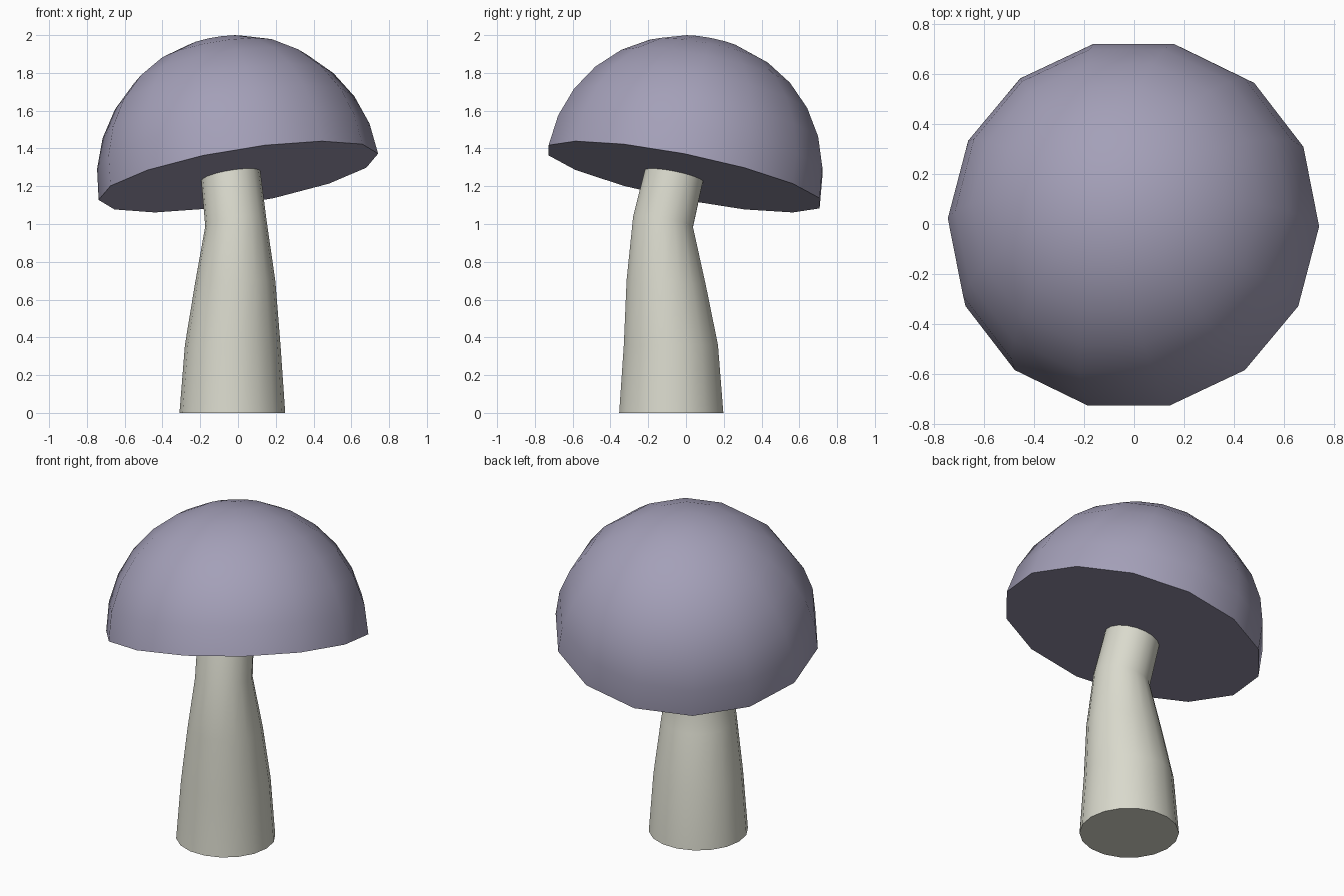
import bpy, bmesh
from math import sin, cos, pi, radians
from mathutils import Vector, Euler

if "Cube" in bpy.data.objects:
    bpy.data.objects.remove(bpy.data.objects["Cube"])

def finish(name, rings, colour, pole=None):
    """Skin a stack of rings, cap the ends (or close the top on a pole)."""
    bm = bmesh.new()
    loops = [[bm.verts.new(p) for p in ring] for ring in rings]
    n = len(loops[0])
    for a, b in zip(loops, loops[1:]):
        for i in range(n):
            j = (i + 1) % n
            bm.faces.new((a[i], a[j], b[j], b[i]))
    bm.faces.new(loops[0][::-1])
    if pole is None:
        bm.faces.new(loops[-1])
    else:
        tip = bm.verts.new(pole)
        for i in range(n):
            bm.faces.new((loops[-1][i], loops[-1][(i + 1) % n], tip))
    me = bpy.data.meshes.new(name)
    bm.to_mesh(me)
    bm.free()
    ob = bpy.data.objects.new(name, me)
    bpy.context.collection.objects.link(ob)
    mat = bpy.data.materials.new(name + "_colour")
    mat.diffuse_color = colour
    mat.use_nodes = True
    mat.node_tree.nodes["Principled BSDF"].inputs["Base Color"].default_value = mat.diffuse_color
    me.materials.append(mat)
    bpy.ops.object.select_all(action='DESELECT')
    ob.select_set(True)
    bpy.context.view_layer.objects.active = ob
    bpy.ops.object.shade_smooth_by_angle(angle=radians(40))
    return ob

def circle(r, n, z=0.0):
    return [Vector((r * cos(2 * pi * i / n), r * sin(2 * pi * i / n), z)) for i in range(n)]

# Cap: tilted half sphere with a flat underside
R, SIDES, RINGS = 0.75, 14, 7
tilt = Euler((radians(-11.2), radians(-9.4), 0))
cap_rings = [circle(R * cos(k * pi / 2 / RINGS), SIDES, R * sin(k * pi / 2 / RINGS))
             for k in range(RINGS)]
cap = finish("cap", cap_rings, (0.37, 0.35, 0.48, 1), Vector((0, 0, R)))
cap.location = (0.002, -0.01, 1.25)
cap.rotation_euler = tilt

# Stem: bent, tapering tube (centre, radius, ring normal)
path = [((-0.03, -0.078, 0.0), 0.28, (0, 0, 1)),
        ((-0.028, -0.08, 0.36), 0.253, (0, 0, 1)),
        ((-0.015, -0.105, 0.69), 0.213, (-0.03, 0.06, 1)),
        ((-0.012, -0.122, 1.01), 0.163, (-0.14, 0.18, 1)),
        ((-0.043, -0.053, 1.30), 0.158, (-0.165, 0.2, 1))]
stem_rings = []
for centre, r, normal in path:
    q = Vector((0, 0, 1)).rotation_difference(Vector(normal))
    stem_rings.append([q @ p + Vector(centre) for p in circle(r, 18)])
finish("stem", stem_rings, (0.70, 0.70, 0.61, 1))
